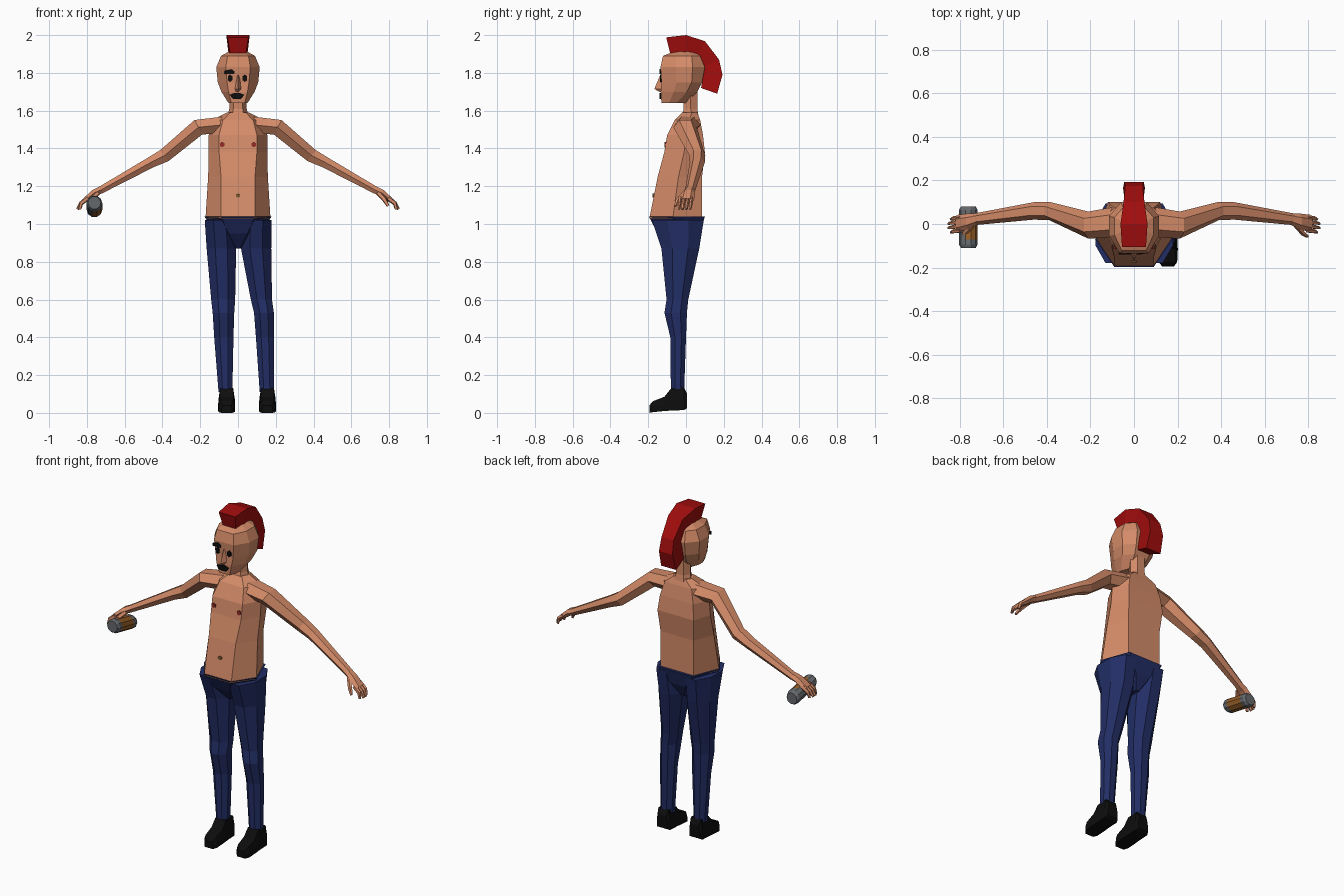
import bpy
import bmesh
import math
from mathutils import Vector

default_cube = bpy.data.objects.get("Cube")
if default_cube:
    bpy.data.objects.remove(default_cube, do_unlink=True)


def make_material(name, r, g, b):
    material = bpy.data.materials.new(name)
    material.use_nodes = True
    material.diffuse_color = (r, g, b, 1)
    shader = material.node_tree.nodes["Principled BSDF"]
    shader.inputs["Base Color"].default_value = (r, g, b, 1)
    shader.inputs["Roughness"].default_value = 0.8
    return material


skin = make_material("skin", .66, .26, .14)
denim = make_material("dark blue denim", .016, .027, .13)
hair_red = make_material("hair red", .36, .004, .004)
black = make_material("black", .004, .004, .004)
nipple_red = make_material("nipple red", .30, .025, .02)
navel_brown = make_material("navel brown", .22, .11, .03)
can_grey = make_material("can grey", .13, .14, .15)
can_amber = make_material("can amber", .30, .11, .02)


def loft(name, rings, *materials):
    """Skin a row of equal rings with quads and cap both ends."""
    bm = bmesh.new()
    loops = [[bm.verts.new(point) for point in ring] for ring in rings]
    for a, b in zip(loops, loops[1:]):
        for i in range(len(a)):
            j = (i + 1) % len(a)
            bm.faces.new((a[i], a[j], b[j], b[i]))
    bm.faces.new(loops[0])
    bm.faces.new(loops[-1])
    bmesh.ops.recalc_face_normals(bm, faces=bm.faces)
    mesh = bpy.data.meshes.new(name)
    bm.to_mesh(mesh)
    bm.free()
    for material in materials:
        mesh.materials.append(material)
    obj = bpy.data.objects.new(name, mesh)
    bpy.context.collection.objects.link(obj)
    return obj


def body_ring(z, front, middle, back, front_w, side_w, back_w, flat=0):
    """Symmetric body section; flat lengthens the straight side."""
    half = [(front_w, front), (side_w, middle - flat), (back_w, back)]
    if flat:
        half.insert(2, (side_w, middle + flat))
    return [(x, y, z) for x, y in half] + [(-x, y, z) for x, y in reversed(half)]


def limb(name, joints, material, side=1, sides=6):
    """Tube through joints given as x, y, z, depth radius, thickness radius."""
    points = [Vector(joint[:3]) for joint in joints]
    rings = []
    for i, (point, joint) in enumerate(zip(points, joints)):
        along = points[min(i + 1, len(points) - 1)] - points[max(i - 1, 0)]
        up = Vector((-along.z, 0, along.x)).normalized()
        ring = []
        for k in range(sides):
            angle = math.tau * k / sides
            p = point + up * joint[4] * math.sin(angle)
            p.y += joint[3] * math.cos(angle)
            ring.append((p.x * side, p.y, p.z))
        rings.append(ring)
    return loft(name, rings, material)


def plate(name, outline, y, material, thickness=.009):
    """Thin painted detail facing the front, outlined in x and z."""
    rings = [[(x, y + d, z) for x, z in outline] for d in (-thickness / 2, thickness / 2)]
    return loft(name, rings, material)


def disc(x, z, rx, rz, sides=6):
    angles = [math.tau * (k + .5) / sides for k in range(sides)]
    return [(x + rx * math.cos(a), z + rz * math.sin(a)) for a in angles]


# Torso, neck and hips
loft("torso", [body_ring(*r) for r in (
    (1.03, -.194, -.07, .085, .09, .172, .11),
    (1.25, -.15, -.04, .085, .09, .158, .11),
    (1.38, -.115, -.01, .1, .1, .155, .12),
    (1.47, -.1, 0, .09, .1, .155, .11),
    (1.55, -.06, .02, .075, .08, .14, .09),
    (1.59, -.02, .03, .06, .04, .06, .04))], skin)
loft("neck", [body_ring(*r) for r in (
    (1.55, -.03, .03, .07, .03, .06, .035),
    (1.61, -.012, .025, .06, .025, .046, .025),
    (1.72, -.015, .025, .06, .025, .046, .025))], skin)
loft("hips", [body_ring(*r) for r in (
    (.87, -.08, -.03, .03, .01, .03, .01),
    (.95, -.15, -.05, .075, .05, .12, .05),
    (1.04, -.197, -.07, .1, .09, .178, .115))], denim)

# Head and nose
loft("head", [body_ring(*r) for r in (
    (1.64, -.13, -.07, .005, .035, .05, .03, .02),
    (1.7, -.134, -.03, .06, .05, .088, .045, .035),
    (1.75, -.13, -.01, .085, .058, .107, .055, .04),
    (1.83, -.135, -.01, .1, .065, .115, .06, .045),
    (1.89, -.122, -.01, .075, .055, .09, .05, .04),
    (1.915, -.06, -.01, .04, .03, .045, .03, .02))], skin)
loft("nose", [[(-w, -.12, z), (0, y, z), (w, -.12, z)] for z, y, w in (
    (1.698, -.136, .018), (1.715, -.168, .022), (1.79, -.136, .012))], skin)

# Face and chest details
for label, x in (("right", -.042), ("left", .036)):
    plate(label + "_eye", disc(x, 1.772, .014, .02), -.134, black)
plate("right_eyebrow", [(-.072, 1.795), (-.02, 1.795), (-.018, 1.808),
                        (-.035, 1.82), (-.07, 1.812)], -.136, black)
plate("mouth", [(-.045, 1.684), (-.02, 1.694), (.008, 1.694), (.034, 1.684),
                (.016, 1.662), (-.026, 1.662)], -.136, black)
for label, x in (("right", -.084), ("left", .084)):
    plate(label + "_nipple", disc(x, 1.42, .014, .014), -.11, nipple_red)
plate("navel", disc(0, 1.15, .013, .011), -.172, navel_brown)

# Mohawk, swept from the forehead to the nape
loft("mohawk", [[(-wi, yi, zi), (wi, yi, zi), (wo, yo, zo), (-wo, yo, zo)]
                for yi, zi, yo, zo, wi, wo in (
    (-.08, 1.89, -.105, 1.988, .04, .055),
    (-.01, 1.9, 0, 2, .05, .062),
    (.05, 1.88, .1, 1.968, .04, .048),
    (.08, 1.83, .175, 1.87, .035, .04),
    (.09, 1.78, .193, 1.79, .04, .045),
    (.08, 1.72, .165, 1.69, .04, .05))], hair_red)

# Arms and hands
for label, side in (("left", 1), ("right", -1)):
    limb(label + "_arm", [
        (.08, .01, 1.525, .07, .05),
        (.21, -.005, 1.512, .062, .05),
        (.39, .06, 1.362, .042, .042),
        (.46, .06, 1.327, .04, .034),
        (.73, .022, 1.178, .027, .022)], skin, side)
    limb(label + "_palm", [
        (.72, .022, 1.183, .027, .022),
        (.76, .012, 1.165, .036, .021),
        (.81, .002, 1.125, .04, .016)], skin, side)
    for i in range(4):
        y = .03 - .02 * i
        tip = .85 if i in (1, 2) else .838
        limb(f"{label}_finger_{i + 1}", [
            (.795, y, 1.137, .011, .013),
            (.83, y - .004, 1.11, .01, .012),
            (tip, y - .008, 1.078, .007, .008)], skin, side, 5)
    limb(label + "_thumb", [
        (.74, -.002, 1.168, .014, .014),
        (.775, -.042, 1.13, .013, .013),
        (.795, -.056, 1.095, .008, .008)], skin, side, 5)

# Trouser legs: shared heights and depths, own inner and outer outlines
heights = ((1.02, -.18, .094), (.87, -.13, .07), (.6, -.103, .012),
           (.53, -.114, .005), (.4, -.083, 0), (.11, -.08, -.01))
outlines = {
    "right": ((-.176, -.02), (-.166, -.01), (-.142, -.015),
              (-.134, -.02), (-.126, -.024), (-.103, -.03)),
    "left": ((.02, .178), (.016, .176), (.068, .18),
             (.085, .19), (.095, .19), (.115, .191))}
for label, spans in outlines.items():
    rings = []
    for (z, y0, y1), (x0, x1) in zip(heights, spans):
        ring = []
        for k in range(8):
            a = math.tau * (k + .5) / 8
            grow = 1 / math.cos(math.pi / 8)
            ring.append(((x0 + x1) / 2 + (x1 - x0) / 2 * grow * math.cos(a),
                         (y0 + y1) / 2 + (y1 - y0) / 2 * grow * math.sin(a), z))
        rings.append(ring)
    loft(label + "_trouser_leg", rings, denim)

# Shoes, from heel to toe
for label, x in (("right", -.06), ("left", .156)):
    loft(label + "_shoe", [[(x - w, y, low), (x + w, y, low),
                            (x + w, y, (low + high) / 2), (x + w * .8, y, high),
                            (x - w * .8, y, high), (x - w, y, (low + high) / 2)]
                           for y, low, high, w in (
        (.006, .025, .1, .034), (-.01, .015, .132, .043), (-.08, .012, .128, .043),
        (-.115, .01, .085, .045), (-.175, .004, .062, .042), (-.194, 0, .04, .028))], black)

# Drink can in the right hand, tilted along its length
can_rings = []
for y, radius in ((-.11, .034), (-.095, .042), (-.07, .042), (.04, .042), (.065, .042), (.08, .034)):
    z = 1.09 - .2 * y
    can_rings.append([(-.76 + radius * math.cos(math.tau * k / 10), y,
                       z + radius * math.sin(math.tau * k / 10)) for k in range(10)])
can = loft("drink_can", can_rings, can_grey, can_amber)
for face in can.data.polygons:
    if -.07 < face.center.y < .04 and face.center.x > -.78:
        face.material_index = 1
